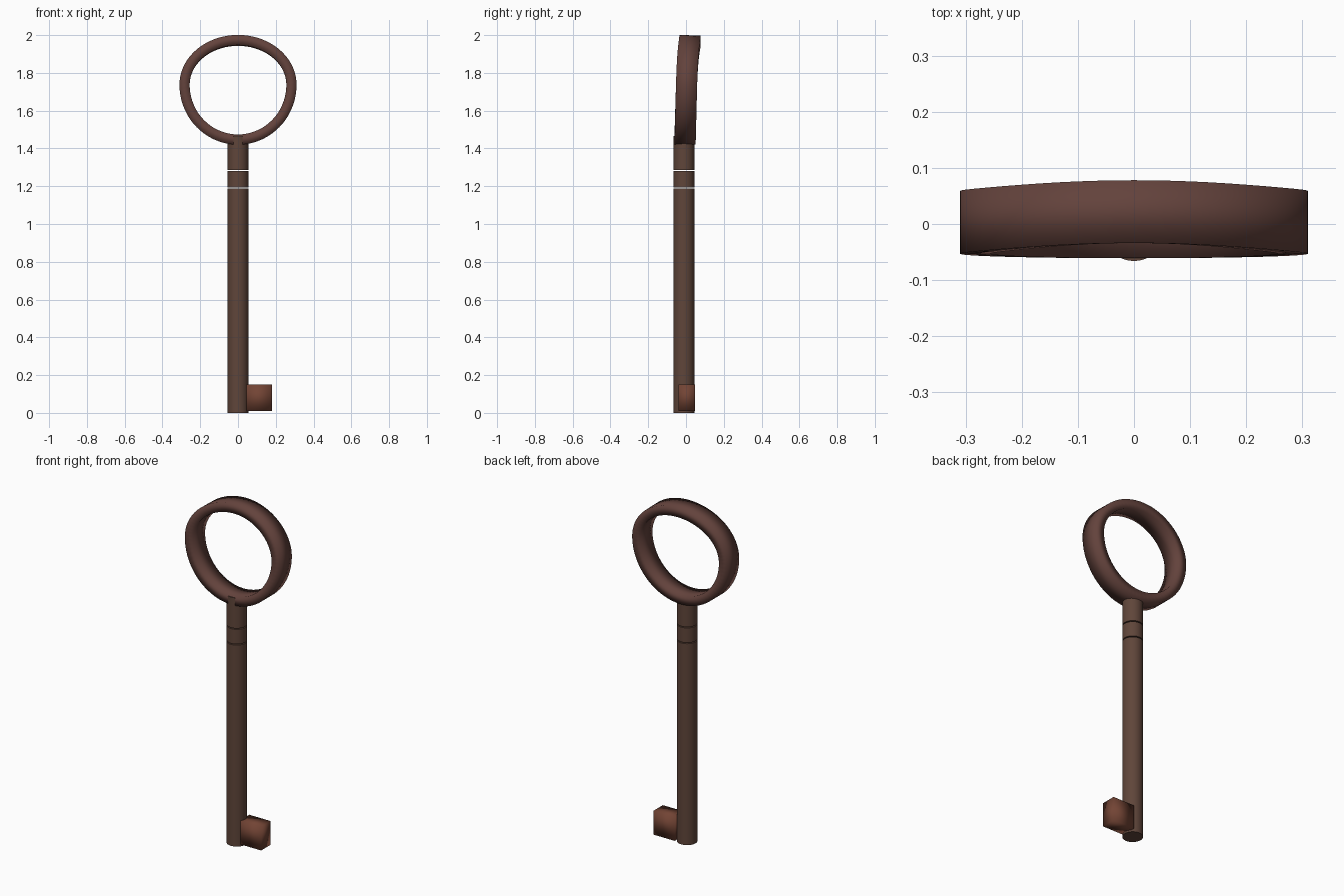
import bpy, bmesh, math

if "Cube" in bpy.data.objects:
    bpy.data.objects.remove(bpy.data.objects["Cube"])

def paint(obj, name, rgb):
    mat = bpy.data.materials.new(name)
    mat.diffuse_color = (*rgb, 1)
    mat.use_nodes = True
    mat.node_tree.nodes["Principled BSDF"].inputs["Base Color"].default_value = mat.diffuse_color
    obj.data.materials.append(mat)

def cylinder(name, z0, z1, r=0.055, y=-0.011):
    bpy.ops.mesh.primitive_cylinder_add(vertices=32, radius=r, depth=z1 - z0,
                                        location=(0, y, (z0 + z1) / 2))
    obj = bpy.context.object
    obj.name = name
    bpy.ops.object.shade_smooth_by_angle()
    paint(obj, name + "_iron", (0.115, 0.06, 0.042))
    return obj

# Shaft in three lengths separated by hairline grooves
cylinder("shaft", 0.0, 1.188)
cylinder("shaft_collar", 1.194, 1.281)
cylinder("shaft_neck", 1.287, 1.467)

# Bow: flat band swept round a slightly squashed loop, leaning back at the top
N = 72
bm = bmesh.new()
rings = []
for i in range(N):
    a = 2 * math.pi * i / N
    c, s = math.cos(a), math.sin(a)
    t = max(0, s)
    shift = 0.003 + 0.008 * s + 0.011 * t ** 3
    ring = []
    for rad, dy in ((1, -0.056), (1, 0.056), (0, 0.056), (0, -0.056)):
        hx = 0.256 + 0.054 * rad
        hz = (0.210 if s > 0 else 0.263) + 0.054 * rad
        z = 1.737 + hz * s - 0.07 * t * max(0, dy)
        ring.append(bm.verts.new((hx * c, dy + shift, z)))
    rings.append(ring)
for i in range(N):
    p, q = rings[i], rings[(i + 1) % N]
    for k in range(4):
        bm.faces.new((p[k], p[(k + 1) % 4], q[(k + 1) % 4], q[k]))
bmesh.ops.recalc_face_normals(bm, faces=bm.faces)
for f in bm.faces:
    f.smooth = True
mesh = bpy.data.meshes.new("bow")
bm.to_mesh(mesh)
bm.free()
bow = bpy.data.objects.new("bow", mesh)
bpy.context.collection.objects.link(bow)
paint(bow, "bow_iron", (0.125, 0.055, 0.045))

# Bit: plain block at the foot of the shaft
bpy.ops.mesh.primitive_cube_add(size=1, location=(0.11, 0.003, 0.081))
bit = bpy.context.object
bit.name = "bit"
bit.scale = (0.14, 0.088, 0.14)
bpy.ops.object.transform_apply(location=False, rotation=False, scale=True)
bpy.ops.object.shade_smooth()
paint(bit, "bit_iron", (0.17, 0.058, 0.035))
